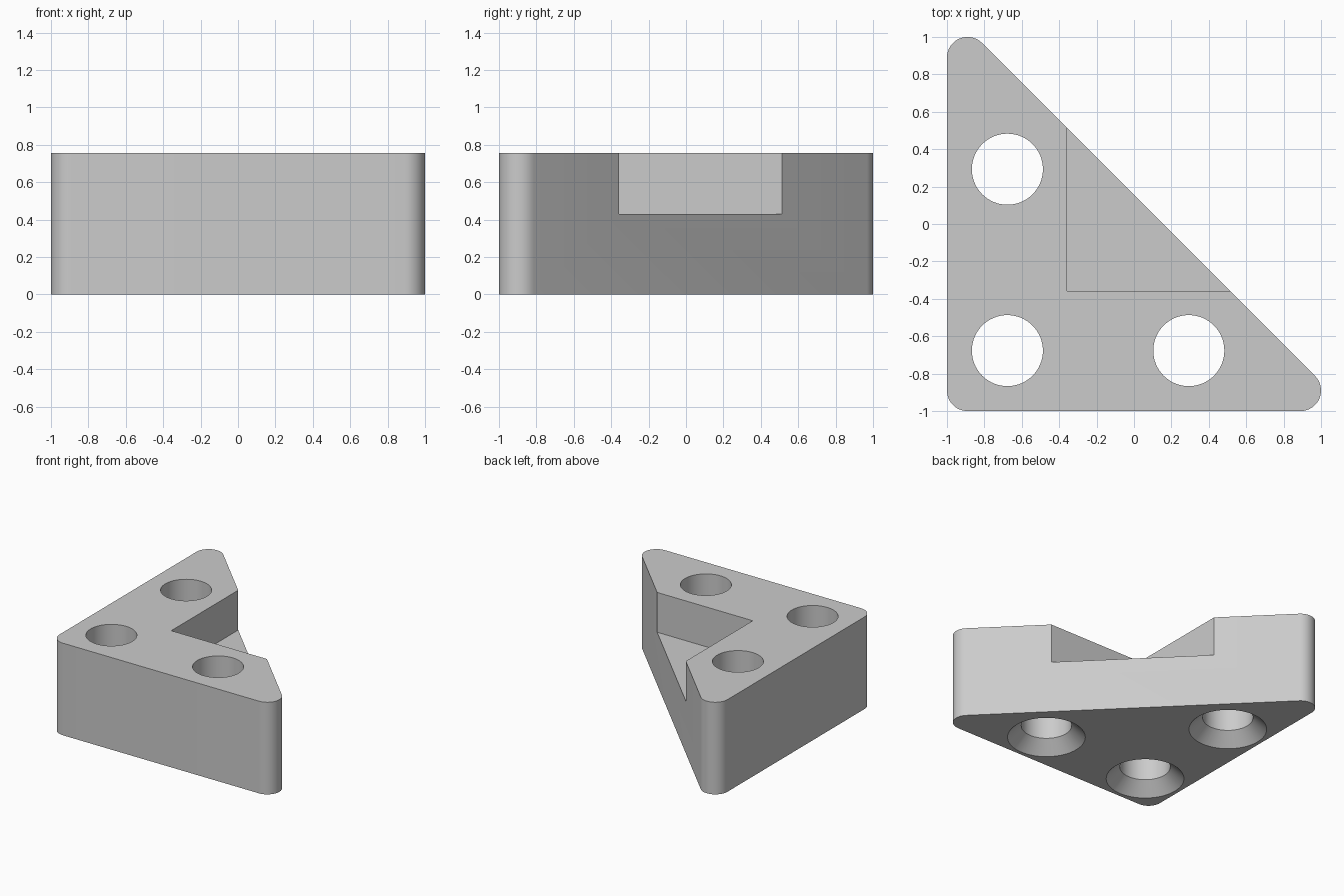
import bpy
import bmesh
from math import cos, sin, radians
from mathutils import Matrix, Vector

cube = bpy.data.objects.get("Cube")
if cube:
    bpy.data.objects.remove(cube, do_unlink=True)

HEIGHT = 0.757
CORNER_R = 0.11
HOLE_R, SINK_R, SINK_DEPTH = 0.19, 0.293, 0.1
POCKET_EDGE, POCKET_FLOOR = -0.357, 0.43
NEAR, FAR = -0.677, 0.293

grey = bpy.data.materials.new("light grey")
grey.use_nodes = True
colour = (0.6, 0.6, 0.6, 1)
grey.diffuse_color = colour
grey.node_tree.nodes["Principled BSDF"].inputs["Base Color"].default_value = colour


def make_object(name, bm):
    bmesh.ops.recalc_face_normals(bm, faces=bm.faces)
    mesh = bpy.data.meshes.new(name)
    bm.to_mesh(mesh)
    bm.free()
    mesh.materials.append(grey)
    obj = bpy.data.objects.new(name, mesh)
    bpy.context.collection.objects.link(obj)
    return obj


def corner_arc(x, y, start, end, steps=16):
    angles = [radians(start + (end - start) * i / steps) for i in range(steps + 1)]
    return [(x + CORNER_R * cos(a), y + CORNER_R * sin(a), 0) for a in angles]


# Triangular block with rounded corners
c = 1 - CORNER_R
outline = corner_arc(-c, -c, 180, 270) + corner_arc(c, -c, 270, 405) + corner_arc(-c, c, 45, 180)
bm = bmesh.new()
base = bm.faces.new([bm.verts.new(p) for p in outline])
top = bmesh.ops.extrude_face_region(bm, geom=[base])["geom"]
bmesh.ops.translate(bm, vec=(0, 0, HEIGHT), verts=[v for v in top if isinstance(v, bmesh.types.BMVert)])
block = make_object("corner_block", bm)


def cut(name, bm):
    cutter = make_object(name, bm)
    cutter.hide_render = True
    mod = block.modifiers.new(name, "BOOLEAN")
    mod.operation = "DIFFERENCE"
    mod.solver = "EXACT"
    mod.object = cutter
    bpy.context.view_layer.objects.active = block
    bpy.ops.object.modifier_apply(modifier=name)
    bpy.data.objects.remove(cutter, do_unlink=True)


# Square pocket open to the top and the slanted side
bm = bmesh.new()
bmesh.ops.create_cube(bm, size=2, matrix=Matrix.Translation(
    Vector((POCKET_EDGE + 1, POCKET_EDGE + 1, POCKET_FLOOR + 1))))
cut("pocket_cutter", bm)

# Through holes, countersunk from below
slope = (SINK_R - HOLE_R) / SINK_DEPTH
profile = [(0, -0.05), (SINK_R + 0.05 * slope, -0.05), (HOLE_R, SINK_DEPTH),
           (HOLE_R, HEIGHT + 0.1), (0, HEIGHT + 0.1)]
for x, y in [(NEAR, NEAR), (FAR, NEAR), (NEAR, FAR)]:
    bm = bmesh.new()
    verts = [bm.verts.new((x + r, y, z)) for r, z in profile]
    edges = [bm.edges.new(pair) for pair in zip(verts, verts[1:])]
    bmesh.ops.spin(bm, geom=verts + edges, cent=(x, y, 0), axis=(0, 0, 1),
                   angle=radians(360), steps=64)
    bmesh.ops.remove_doubles(bm, verts=bm.verts, dist=0.0001)
    cut("hole_cutter", bm)

# Smooth the round walls, keep hard edges
bpy.ops.object.select_all(action="DESELECT")
block.select_set(True)
bpy.context.view_layer.objects.active = block
bpy.ops.object.shade_smooth_by_angle(angle=radians(25))
